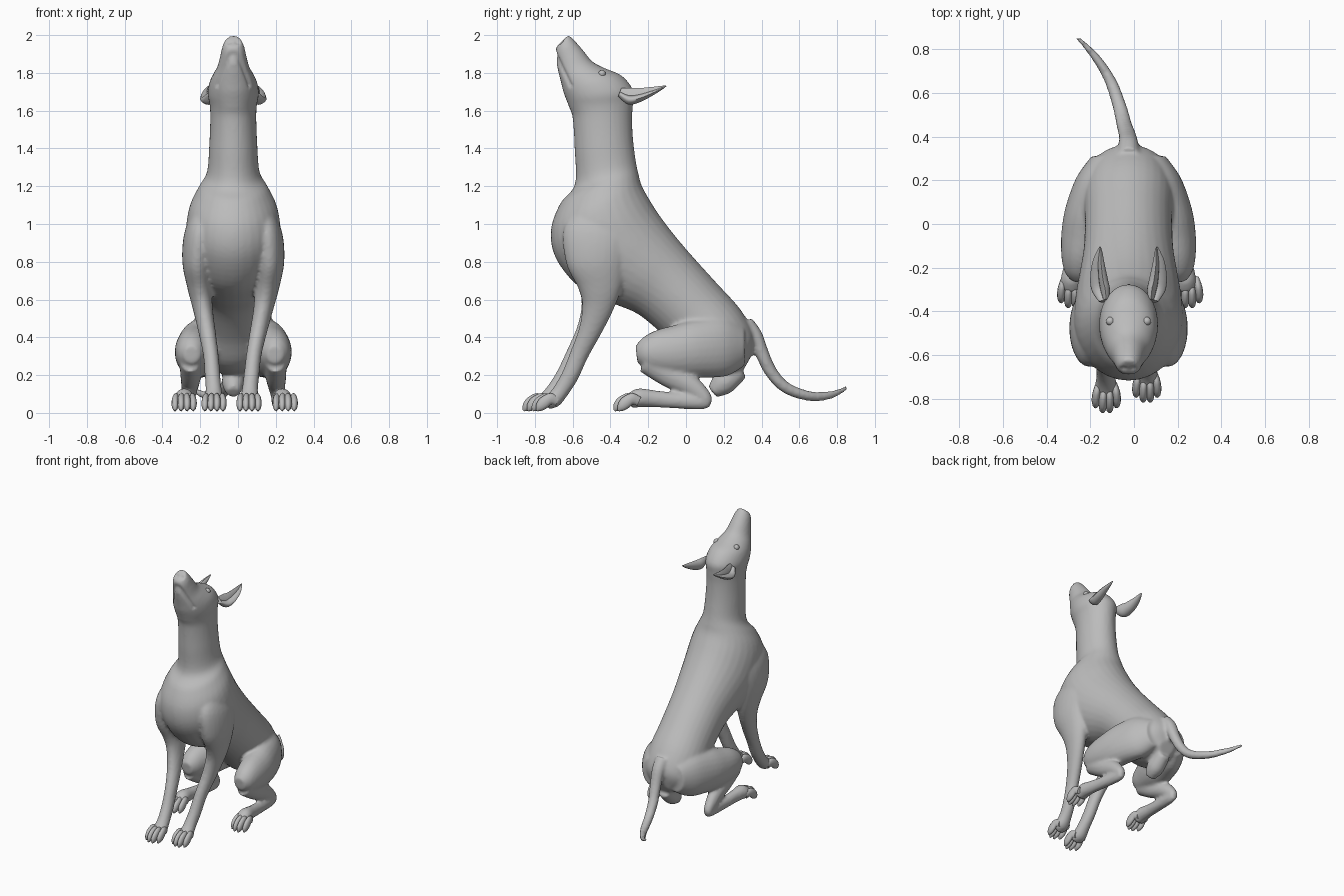
import bpy, bmesh, math
from mathutils import Vector

if "Cube" in bpy.data.objects:
    bpy.data.objects.remove(bpy.data.objects["Cube"])

CX = -0.025          # the animal's middle plane
GREY = (0.5, 0.5, 0.5, 1)
mat = bpy.data.materials.new("plain grey")
mat.use_nodes = True
mat.diffuse_color = GREY
mat.node_tree.nodes["Principled BSDF"].inputs["Base Color"].default_value = GREY


def smooth_path(rows, steps):
    """Catmull-Rom interpolation of rows of numbers."""
    p = [rows[0]] + rows + [rows[-1]]
    out = []
    for i in range(1, len(p) - 2):
        for k in range(steps):
            t = k / steps
            out.append([0.5 * (2 * b + (c - a) * t + (2 * a - 5 * b + 4 * c - d) * t * t
                               + (3 * b - a - 3 * c + d) * t ** 3)
                        for a, b, c, d in zip(p[i - 1], p[i], p[i + 1], p[i + 2])])
    return out + [list(rows[-1])]


def loft(bm, rows, steps=5, n=24, dent=None):
    """Skin of ellipses; row = x, y, z, half width, half depth vector (y, z)."""
    rings = []
    for x, y, z, w, dy, dz in smooth_path(rows, steps):
        ring = []
        for k in range(n):
            a = 2 * math.pi * k / n
            r = 1.0
            if dent is not None:
                f = max(0.0, math.cos(a - dent) - 0.35) / 0.65
                r = 1 - 1.25 * min(1.0, f * 1.6)
            c, s = r * math.cos(a), r * math.sin(a)
            ring.append(bm.verts.new((x + w * c, y + dy * s, z + dz * s)))
        rings.append(ring)
    faces = [bm.faces.new(rings[0]), bm.faces.new(rings[-1])]
    for a, b in zip(rings, rings[1:]):
        faces += [bm.faces.new((a[k], a[(k + 1) % n], b[(k + 1) % n], b[k])) for k in range(n)]
    bmesh.ops.recalc_face_normals(bm, faces=faces)


def limb(bm, pts, side=1, lean=None, **kw):
    """Tube along points (x offset, y, z, half width, half depth)."""
    rows = []
    for i, (x, y, z, w, d) in enumerate(pts):
        a, b = pts[max(i - 1, 0)], pts[min(i + 1, len(pts) - 1)]
        t = Vector((b[1] - a[1], b[2] - a[2])).normalized()
        px, py = CX + side * x, y
        if lean:
            k = max(0.0, 0.6 - z) / 0.6
            px, py = px + lean[0] * k, py + lean[1] * k
        rows.append((px, py, z, w, -t.y * d, t.x * d))
    loft(bm, rows, **kw)


def make_object(name, bm):
    me = bpy.data.meshes.new(name)
    bm.to_mesh(me)
    bm.free()
    ob = bpy.data.objects.new(name, me)
    bpy.context.collection.objects.link(ob)
    me.materials.append(mat)
    bpy.ops.object.select_all(action='DESELECT')
    bpy.context.view_layer.objects.active = ob
    ob.select_set(True)
    return ob


# Trunk, neck and head: back point (y, z), front point (y, z), half width
TRUNK = [
    (0.345, 0.30, 0.30, 0.22, 0.06), (0.36, 0.41, 0.17, 0.20, 0.16),
    (0.29, 0.545, 0.02, 0.25, 0.205), (0.16, 0.69, -0.10, 0.39, 0.20),
    (0.02, 0.845, -0.25, 0.52, 0.205), (-0.08, 0.965, -0.40, 0.585, 0.225),
    (-0.15, 1.06, -0.57, 0.67, 0.245), (-0.20, 1.14, -0.69, 0.82, 0.25),
    (-0.235, 1.205, -0.715, 0.97, 0.23), (-0.25, 1.26, -0.665, 1.11, 0.185),
    (-0.265, 1.33, -0.588, 1.21, 0.14), (-0.28, 1.45, -0.59, 1.40, 0.127),
    (-0.285, 1.56, -0.60, 1.56, 0.122), (-0.28, 1.64, -0.62, 1.62, 0.125),
    (-0.28, 1.71, -0.635, 1.66, 0.135), (-0.34, 1.785, -0.65, 1.70, 0.128),
    (-0.43, 1.825, -0.662, 1.75, 0.108), (-0.495, 1.86, -0.675, 1.80, 0.085),
    (-0.545, 1.92, -0.685, 1.85, 0.07), (-0.59, 1.972, -0.692, 1.90, 0.058),
    (-0.622, 2.002, -0.688, 1.935, 0.042)]

FORELEG = [
    (0.15, -0.44, 1.08, 0.06, 0.12), (0.175, -0.47, 0.95, 0.085, 0.18),
    (0.19, -0.475, 0.80, 0.08, 0.16), (0.178, -0.455, 0.66, 0.065, 0.115),
    (0.16, -0.47, 0.55, 0.053, 0.082), (0.135, -0.51, 0.43, 0.046, 0.06),
    (0.112, -0.565, 0.31, 0.041, 0.049), (0.10, -0.612, 0.20, 0.041, 0.046),
    (0.092, -0.66, 0.12, 0.043, 0.043), (0.09, -0.70, 0.07, 0.05, 0.043),
    (0.088, -0.74, 0.05, 0.045, 0.035)]
THIGH = [
    (0.10, 0.31, 0.35, 0.07, 0.10), (0.14, 0.21, 0.35, 0.10, 0.155),
    (0.18, 0.07, 0.34, 0.11, 0.155), (0.20, -0.05, 0.325, 0.108, 0.14),
    (0.215, -0.15, 0.32, 0.092, 0.118), (0.22, -0.22, 0.315, 0.072, 0.085),
    (0.22, -0.262, 0.31, 0.04, 0.045)]
SHIN = [
    (0.225, -0.20, 0.285, 0.06, 0.08), (0.225, -0.08, 0.20, 0.055, 0.07),
    (0.23, 0.03, 0.14, 0.045, 0.055), (0.235, 0.095, 0.085, 0.035, 0.04),
    (0.235, 0.115, 0.05, 0.028, 0.03)]
HIND_FOOT = [
    (0.235, 0.13, 0.06, 0.022, 0.028), (0.235, 0.08, 0.06, 0.033, 0.042),
    (0.245, -0.05, 0.065, 0.035, 0.042), (0.255, -0.17, 0.075, 0.038, 0.045),
    (0.26, -0.25, 0.08, 0.05, 0.05), (0.26, -0.30, 0.06, 0.048, 0.04)]
TAIL = [
    (0.0, 0.31, 0.47, 0.05, 0.05), (0.0, 0.365, 0.41, 0.045, 0.04),
    (-0.005, 0.405, 0.31, 0.04, 0.036), (-0.02, 0.455, 0.21, 0.036, 0.033),
    (-0.04, 0.535, 0.13, 0.033, 0.03), (-0.085, 0.66, 0.088, 0.029, 0.026),
    (-0.155, 0.77, 0.096, 0.024, 0.021), (-0.235, 0.855, 0.135, 0.012, 0.011)]
UNDERSIDE = [
    (0, 0.29, 0.23, 0.05, 0.05), (0, 0.20, 0.16, 0.06, 0.065),
    (0, 0.14, 0.11, 0.035, 0.035)]
LEAN = {1: (-0.005, 0.0), -1: (-0.015, -0.045)}

# Body: trunk, legs and tail blended into one skin
bm = bmesh.new()
loft(bm, [(CX, (a + c) / 2, (b + d) / 2, w, (a - c) / 2, (b - d) / 2)
          for a, b, c, d, w in TRUNK], n=32)
limb(bm, TAIL)
limb(bm, UNDERSIDE)
for s in (1, -1):
    limb(bm, FORELEG, s, LEAN[s])
    for part in (THIGH, SHIN, HIND_FOOT):
        limb(bm, part, s)
body = make_object("body", bm)
rm = body.modifiers.new("blend", 'REMESH')
rm.mode, rm.voxel_size = 'VOXEL', 0.011
sm = body.modifiers.new("soften", 'SMOOTH')
sm.factor, sm.iterations = 0.5, 5
bpy.ops.object.convert(target='MESH')

# Mouth crease and nostrils pressed into the muzzle
body.data.materials.clear()
body.data.materials.append(mat)
start, end = Vector((-0.70, 1.915)), Vector((-0.60, 1.71))
along = (end - start).normalized()
normals = [v.normal.copy() for v in body.data.vertices]
for v, nrm in zip(body.data.vertices, normals):
    if v.co.z < 1.69:
        continue
    rel = Vector((v.co.y, v.co.z)) - start
    gap = abs(rel.x * along.y - rel.y * along.x)
    if gap < 0.014 and rel.dot(along) < 0.21:
        v.co -= nrm * 0.011 * (1 - gap / 0.014)
    for s in (1, -1):
        d = (v.co - Vector((CX + s * 0.024, -0.668, 1.968))).length
        if d < 0.02:
            v.co -= nrm * 0.014 * (1 - d / 0.02)
bpy.ops.object.shade_smooth()


# Toes: four arched toes with pointed claws on every paw
def toes(name, side, x, y, shift=0.0):
    bm = bmesh.new()
    for i in range(4):
        dx = (i - 1.5) * 0.029
        yy = y + (0.022 if i in (0, 3) else 0)
        limb(bm, [(x + dx * 0.8, yy + 0.11, 0.06, 0.014, 0.025),
                  (x + dx, yy + 0.075, 0.075, 0.018, 0.03),
                  (x + dx * 1.1, yy + 0.04, 0.055, 0.019, 0.032),
                  (x + dx * 1.1, yy + 0.015, 0.03, 0.016, 0.024),
                  (x + dx * 1.1, yy, 0.012, 0.004, 0.006)],
             side, (shift, 0), steps=3, n=12)
    for v in bm.verts:
        v.co.z = max(v.co.z, 0.0)
    make_object(name, bm)
    bpy.ops.object.shade_smooth_by_angle(angle=math.radians(50))


for s, label in ((1, "left"), (-1, "right")):
    toes("front_%s_toes" % label, s, 0.088, -0.812 if s > 0 else -0.86, LEAN[s][0])
    toes("hind_%s_toes" % label, s, 0.275 if s > 0 else 0.26, -0.38)

    # Ear: backswept cone with a hollow facing up and outward
    bm = bmesh.new()
    limb(bm, [(0.115, -0.35, 1.70, 0.025, 0.025), (0.13, -0.30, 1.68, 0.045, 0.048),
              (0.138, -0.25, 1.685, 0.043, 0.04), (0.14, -0.18, 1.705, 0.03, 0.024),
              (0.134, -0.13, 1.722, 0.015, 0.011), (0.13, -0.105, 1.732, 0.004, 0.003)],
         s, dent=math.radians(50 if s > 0 else 130))
    make_object(label + "_ear", bm)
    bpy.ops.object.shade_smooth_by_angle(angle=math.radians(60))

    # Eye: small ball set into the brow
    bm = bmesh.new()
    bmesh.ops.create_uvsphere(bm, u_segments=16, v_segments=10, radius=0.02)
    bmesh.ops.translate(bm, verts=bm.verts, vec=(CX + s * 0.083, -0.445, 1.795))
    make_object(label + "_eye", bm)
    bpy.ops.object.shade_smooth()
